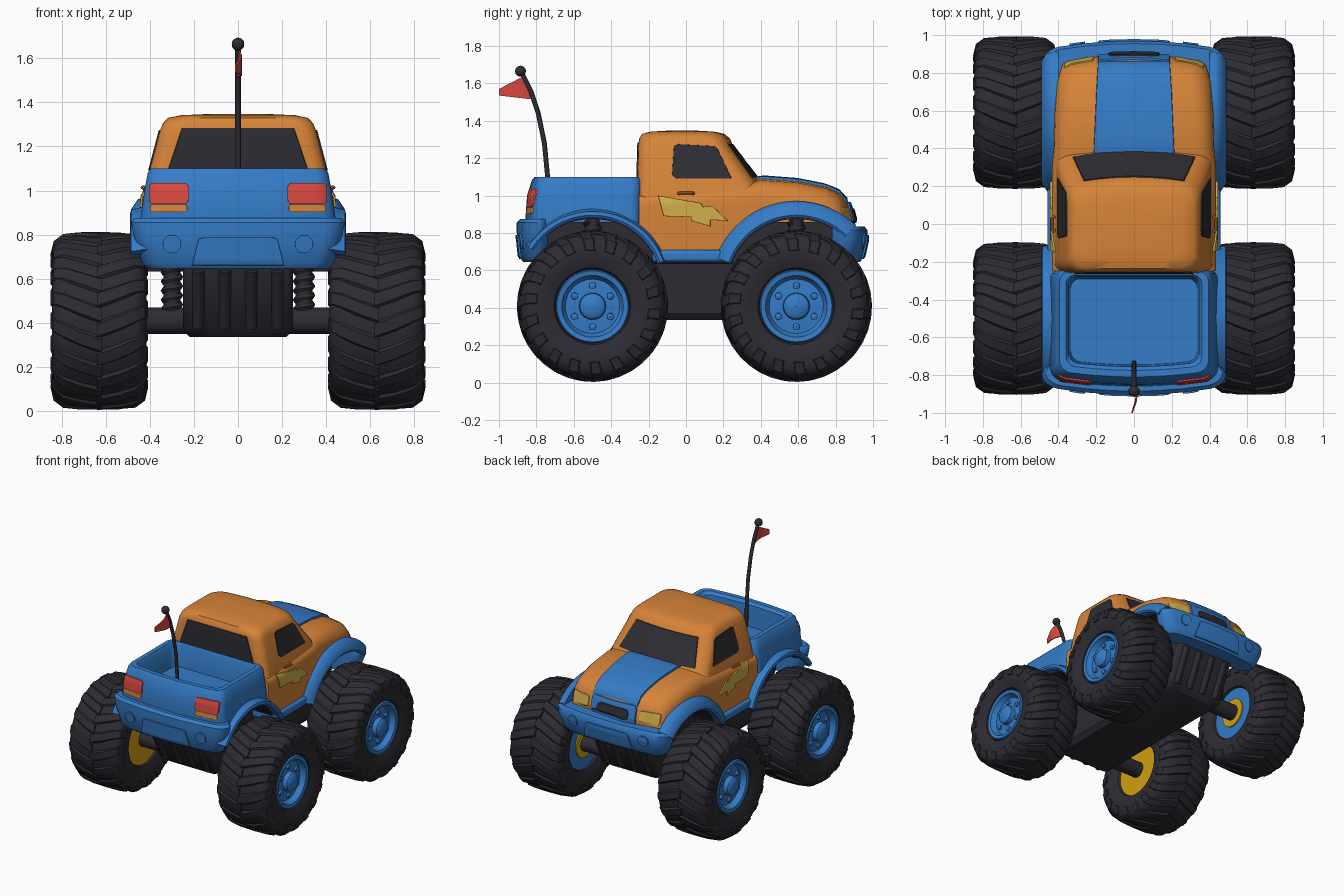
import bpy, bmesh, math
from math import sin, cos, pi, radians
from mathutils import Vector
from mathutils.bvhtree import BVHTree

if "Cube" in bpy.data.objects:
    bpy.data.objects.remove(bpy.data.objects["Cube"])

def material(name, rgb):
    m = bpy.data.materials.new(name)
    m.use_nodes = True
    m.diffuse_color = (*rgb, 1)
    m.node_tree.nodes["Principled BSDF"].inputs["Base Color"].default_value = (*rgb, 1)
    return m

BLUE = material("blue paint", (0.035, 0.20, 0.57))
ORANGE = material("orange paint", (0.68, 0.23, 0.04))
BLACK = material("black rubber", (0.025, 0.025, 0.033))
GLASS = material("dark glass", (0.026, 0.026, 0.032))
RED = material("red", (0.70, 0.065, 0.05))
YELLOW = material("yellow", (0.62, 0.43, 0.07))
GOLD = material("gold", (0.64, 0.34, 0.005))
PARTS = []

def finish(name, bm, mat, recalc=True):
    if recalc:
        bmesh.ops.recalc_face_normals(bm, faces=bm.faces)
    mesh = bpy.data.meshes.new(name)
    bm.to_mesh(mesh)
    bm.free()
    mesh.materials.append(mat)
    ob = bpy.data.objects.new(name, mesh)
    bpy.context.collection.objects.link(ob)
    PARTS.append(ob)
    return ob

def skin(bm, rings, caps=True, loop=False):
    """Join rings of points into a surface."""
    vs = [[bm.verts.new(p) for p in ring] for ring in rings]
    n = len(vs[0])
    for a, b in zip(vs, vs[1:] + vs[:1] if loop else vs[1:]):
        for i in range(n):
            bm.faces.new((a[i], a[(i + 1) % n], b[(i + 1) % n], b[i]))
    if caps and not loop:
        bm.faces.new(vs[0])
        bm.faces.new(vs[-1])

def loft(name, mat, rings):
    bm = bmesh.new()
    skin(bm, rings)
    return finish(name, bm, mat)

def rounded(a0, a1, b0, b1, r, n=5, m=6):
    """Rounded rectangle with extra points along its straight sides."""
    centres = [(a1 - r, b1 - r), (a0 + r, b1 - r), (a0 + r, b0 + r), (a1 - r, b0 + r)]
    arcs = [[Vector((c[0] + r * cos(q * pi / 2 + k * pi / 2 / n), c[1] + r * sin(q * pi / 2 + k * pi / 2 / n)))
             for k in range(n + 1)] for q, c in enumerate(centres)]
    pts = []
    for q, arc in enumerate(arcs):
        nxt = arcs[(q + 1) % 4][0]
        pts += arc + [arc[-1].lerp(nxt, k / m) for k in range(1, m)]
    return pts

def plan(z, y0, y1, hw, r, front=0.0, back=0.0):
    """Horizontal section; both ends can bow outward."""
    ring = []
    for x, y in rounded(-hw, hw, y0, y1, r):
        t = (y - y0) / (y1 - y0)
        ring.append((x, y - front * x * x * t + back * x * x * (1 - t), z))
    return ring

def section(y, hw, z0, z1, r, bow=0.0, crown=0.12):
    """Upright section across the body, with a crowned top."""
    return [(x, y - bow * x * x, z - crown * x * x * (z - z0) / (z1 - z0))
            for x, z in rounded(-hw, hw, z0, z1, r)]

def turned(bm, profile, y=0.0, z=0.0, start=0, end=360, n=48):
    """Turn (x, radius) points about an axis along x."""
    full = end - start == 360
    angles = [radians(start + (end - start) * i / n) for i in range(n if full else n + 1)]
    skin(bm, [[(x, y + r * cos(a), z + r * sin(a)) for x, r in profile] for a in angles], loop=full)

def lathe(name, mat, profile, *args, **kw):
    bm = bmesh.new()
    turned(bm, profile, *args, **kw)
    return finish(name, bm, mat)

def tube(name, mat, path, r, n=12):
    path = [Vector(p) for p in path]
    rings = []
    for i, p in enumerate(path):
        d = path[min(i + 1, len(path) - 1)] - path[max(i - 1, 0)]
        q = d.to_track_quat('Z', 'Y')
        rings.append([p + q @ Vector((r * cos(k * 2 * pi / n), r * sin(k * 2 * pi / n), 0)) for k in range(n)])
    return loft(name, mat, rings)

def plate(name, mat, targets, axis, sign, outline, lift=0.006):
    """Thin plate following the targets; outline lies in the plane across the axis."""
    trees = [BVHTree.FromPolygons([v.co for v in o.data.vertices],
                                  [p.vertices for p in o.data.polygons]) for o in targets]
    others = [i for i in range(3) if i != axis]
    out = Vector((0, 0, 0))
    out[axis] = sign

    def drop(p, h):
        o = out * 3
        o[others[0]], o[others[1]] = p
        hits = [t.ray_cast(o, -out) for t in trees]
        return min((hit for hit in hits if hit[0] is not None), key=lambda hit: hit[3])[0] + out * h
    pts = [Vector(p) for p in outline]
    dense = [a.lerp(b, k / 8) for a, b in zip(pts, pts[1:] + pts[:1]) for k in range(8)]
    c = sum(dense, Vector((0, 0))) / len(dense)
    rings = [[drop(c.lerp(p, f), h) for p in dense]
             for f, h in ((1, -0.003), (0.99, lift), (0.8, lift), (0.6, lift), (0.4, lift), (0.2, lift))]
    bm = bmesh.new()
    skin(bm, rings, caps=False)
    bm.verts.ensure_lookup_table()
    bm.faces.new(bm.verts[-len(dense):])
    bmesh.ops.recalc_face_normals(bm, faces=bm.faces)
    bm.normal_update()
    if sum(f.normal.dot(out) for f in bm.faces) < 0:
        bmesh.ops.reverse_faces(bm, faces=bm.faces)
    return finish(name, bm, mat, recalc=False)

def box2(a0, a1, b0, b1, r=0.02):
    return [tuple(p) for p in rounded(a0, a1, b0, b1, r, 3, 2)]

AXLES = {"rear": -0.50, "front": 0.59}

# Body shells
body = loft("lower_body", ORANGE, [section(*s) for s in (
    (-0.25, 0.435, 0.66, 1.02, 0.05), (0.3, 0.435, 0.66, 1.07, 0.07), (0.4, 0.425, 0.66, 1.095, 0.09),
    (0.6, 0.42, 0.66, 1.08, 0.1), (0.75, 0.41, 0.66, 1.05, 0.11, 0.05), (0.83, 0.395, 0.68, 1.015, 0.1, 0.2),
    (0.875, 0.385, 0.7, 0.96, 0.08, 0.3), (0.9, 0.375, 0.72, 0.87, 0.05, 0.35))])
cab = loft("cab", ORANGE, [plan(*s) for s in (
    (0.95, -0.26, 0.47, 0.425, 0.06, 0.3), (1.08, -0.26, 0.395, 0.405, 0.07, 0.3),
    (1.27, -0.255, 0.25, 0.355, 0.07, 0.3), (1.305, -0.25, 0.235, 0.342, 0.08, 0.3),
    (1.33, -0.235, 0.205, 0.318, 0.09, 0.3), (1.342, -0.19, 0.15, 0.26, 0.09, 0.2), (1.347, -0.1, 0.06, 0.15, 0.06))])
bed = loft("cargo_bed", BLUE, [plan(z, y0, y1, hw, r, 0, 0.2) for z, y0, y1, hw, r in (
    (0.66, -0.82, -0.24, 0.43, 0.06), (0.86, -0.86, -0.24, 0.445, 0.06), (1.0, -0.85, -0.24, 0.425, 0.06),
    (1.08, -0.825, -0.24, 0.41, 0.06), (1.1, -0.81, -0.25, 0.395, 0.06), (1.1, -0.775, -0.27, 0.36, 0.05),
    (1.08, -0.755, -0.28, 0.345, 0.05), (0.92, -0.745, -0.29, 0.335, 0.05))])

# Wheel wells, cut out of the shells
cutters = []
for end, y in AXLES.items():
    for s in (1, -1):
        cutters.append(lathe("well_cutter", BLACK, [(s * x, r) for x, r in ((0.24, 0.001), (0.7, 0.001), (0.7, 0.38), (0.24, 0.38))], y, 0.505))
for shell in (body, bed):
    for c in cutters:
        mod = shell.modifiers.new("well", 'BOOLEAN')
        mod.operation, mod.solver, mod.object = 'DIFFERENCE', 'EXACT', c
dg = bpy.context.evaluated_depsgraph_get()
for shell in (body, bed):
    mesh = bpy.data.meshes.new_from_object(shell.evaluated_get(dg))
    shell.modifiers.clear()
    shell.data = mesh
for c in cutters:
    PARTS.remove(c)
    bpy.data.objects.remove(c)

# Bumpers, sills and chassis
rear_bumper = loft("rear_bumper", BLUE, [plan(z, y0, -0.74, hw, 0.08, 0, 0.2) for z, y0, hw in (
    (0.645, -0.87, 0.41), (0.67, -0.89, 0.435), (0.8, -0.905, 0.475), (0.855, -0.905, 0.485), (0.875, -0.885, 0.47))])
front_bumper = loft("front_bumper", BLUE, [plan(z, 0.78, y1, hw, 0.08, 0.2) for z, y1, hw in (
    (0.645, 0.93, 0.41), (0.67, 0.95, 0.435), (0.76, 0.97, 0.47), (0.815, 0.97, 0.48), (0.835, 0.955, 0.465))])
loft("side_sills", BLUE, [section(y, 0.458, 0.645, 0.71, 0.02, 0, 0) for y in (-0.18, 0.25)])
loft("chassis", BLACK, [plan(z, y0, y1, hw, 0.04) for z, y0, y1, hw in (
    (0.335, -0.58, 0.66, 0.22), (0.37, -0.62, 0.7, 0.25), (0.66, -0.77, 0.83, 0.25), (0.86, -0.75, 0.8, 0.25))])
loft("undertray", BLACK, [section(y, 0.42, 0.635, 0.66, 0.01, 0, 0) for y in (-0.18, 0.25)])
for x in (-0.18, -0.06, 0.06, 0.18):
    tube("rear_skid_rib", BLACK, [(x, -0.61, 0.38), (x, -0.75, 0.64)], 0.03)
    tube("front_skid_rib", BLACK, [(x, 0.69, 0.38), (x, 0.81, 0.64)], 0.03)

# Wheels, arches and suspension
TIRE = [(-0.16, 0.19), (-0.19, 0.205), (-0.212, 0.26), (-0.214, 0.32), (-0.2, 0.362), (-0.165, 0.385), (-0.08, 0.391)]
RIM = [(0.2, 0.001), (0.2, 0.05), (0.185, 0.068), (0.15, 0.072), (0.145, 0.145), (0.165, 0.158),
       (0.185, 0.165), (0.19, 0.19), (0.16, 0.2), (0.1, 0.2), (0.1, 0.001)]
# lug path: across, radius, turn, and outward direction
LUG = [(-0.01, 0.391, -0.02, 0, 1), (0.09, 0.39, 0.07, 0.05, 1), (0.16, 0.383, 0.15, 0.4, 0.9),
       (0.2, 0.355, 0.2, 0.8, 0.6), (0.213, 0.3, 0.22, 1, 0.1)]
for end, y in AXLES.items():
    z = 0.408
    tube(end + "_axle", BLACK, [(-0.5, y, z), (0.5, y, z)], 0.06, 20)
    for s in (1, -1):
        side = ("left_" if s > 0 else "right_") + end
        at = lambda prof: [(s * (0.63 + x), r) for x, r in prof]
        bm = bmesh.new()
        turned(bm, at(TIRE + [(-x, r) for x, r in reversed(TIRE)]), y, z, n=64)
        for k in range(18):
            for half in (1, -1):
                base = (k + (0.25 if half > 0 else -0.25)) * 2 * pi / 18
                rings = []
                for x, r, turn, nx, nr in LUG:
                    ring = []
                    for w, h in ((-0.12, -0.01), (-0.07, 0.013), (0.07, 0.013), (0.12, -0.01)):
                        a, rr = base - turn + w, r + nr * h
                        ring.append((s * 0.63 + half * (x + nx * h * 0.7), y + rr * cos(a), z + rr * sin(a)))
                    rings.append(ring)
                skin(bm, rings)
        finish(side + "_tire", bm, BLACK)
        lathe(side + "_rim", BLUE, at(RIM), y, z)
        for k in range(6):
            a = (k + 0.5) * pi / 3
            lathe(side + "_wheel_nut", BLUE, at([(0.13, 0.001), (0.13, 0.02), (0.162, 0.018), (0.167, 0.001)]),
                  y + 0.11 * cos(a), z + 0.11 * sin(a), n=10)
        disc = lambda x, r: at([(-0.14, 0.001), (-0.14, r), (x, r), (x, 0.001)])
        lathe(side + "_inner_disc", GOLD if end == "rear" else BLUE, disc(-0.175, 0.205), y, z)
        if end == "front":
            lathe(side + "_inner_hub", GOLD, disc(-0.185, 0.11), y, z)
        lip, low, high = (0.42, 20, 148) if end == "rear" else (0.46, 46, 160)
        flare = [(0.40, 0.372), (0.48, 0.372), (0.49, 0.385), (0.485, 0.405), (0.455, lip - 0.01), (0.43, lip), (0.40, lip)]
        lathe(side + "_fender", BLUE, [(s * x, r) for x, r in flare], y, 0.51, start=low, end=high, n=32)
        lathe(side + "_well_liner", BLACK, [(s * x, r) for x, r in ((0.24, 0.37), (0.42, 0.37), (0.42, 0.385), (0.24, 0.385))],
              y, 0.505, start=low, end=high, n=32)
        # Coil spring
        coil = [(s * 0.3 + 0.036 * cos(t * pi / 6), y + 0.036 * sin(t * pi / 6), 0.44 + t * 0.0035) for t in range(120)]
        tube(side + "_spring", BLACK, coil, 0.015, 6)
        tube(side + "_damper", BLACK, [(s * 0.3, y, 0.42), (s * 0.3, y, 0.88)], 0.038)

# Glass
plate("rear_window", GLASS, [cab], 1, -1, [(-0.32, 1.09), (0.32, 1.09), (0.3, 1.15), (0.255, 1.285), (-0.255, 1.285), (-0.3, 1.15)])
plate("windshield", GLASS, [cab], 1, 1, [(-0.325, 1.095), (0.325, 1.095), (0.265, 1.275), (-0.265, 1.275)])

# Side windows, bolts, handles and lamps
for s in (1, -1):
    side = "left_" if s > 0 else "right_"
    plate(side + "window", GLASS, [cab], 0, s, [(-0.075, 1.11), (-0.065, 1.265), (-0.04, 1.275), (0.15, 1.265), (0.17, 1.25), (0.245, 1.09), (-0.05, 1.09)])
    plate(side + "bolt", YELLOW, [cab, body], 0, s, [(-0.15, 1.0), (0.08, 0.96), (0.09, 0.94), (0.14, 0.945), (0.225, 0.865),
          (0.13, 0.87), (0.13, 0.835), (0.03, 0.865), (0.03, 0.885), (-0.12, 0.89)], 0.009)
    tube(side + "handle", ORANGE, [(s * 0.42, -0.04, 1.012), (s * 0.434, -0.03, 1.014), (s * 0.434, 0.03, 1.014), (s * 0.42, 0.04, 1.012)], 0.009, 8)
    span = lambda a, b: (min(s * a, s * b), max(s * a, s * b))
    plate(side + "tail_lamp", RED, [bed], 1, -1, box2(*span(0.225, 0.405), 0.938, 1.035), 0.009)
    plate(side + "tail_reflector", ORANGE, [bed], 1, -1, box2(*span(0.23, 0.4), 0.902, 0.937, 0.012), 0.009)
    plate(side + "head_lamp", YELLOW, [body], 1, 1, box2(*span(0.215, 0.37), 0.855, 0.94))
    for bumper, d in ((rear_bumper, -1), (front_bumper, 1)):
        plate(side + "bumper_lamp", BLUE, [bumper], 1, d, box2(s * 0.3 - 0.042, s * 0.3 + 0.042, 0.715, 0.799, 0.041), 0.009)

# Bumper panels, hood stripe and grille
for bumper, d in ((rear_bumper, -1), (front_bumper, 1)):
    plate("bumper_panel", BLUE, [bumper], 1, d, [(-0.21, 0.66), (0.21, 0.66), (0.18, 0.78), (0.15, 0.79), (-0.15, 0.79), (-0.18, 0.78)], 0.009)
plate("hood_stripe", BLUE, [body], 2, 1, [(-0.215, 0.36), (0.215, 0.36), (0.2, 0.7), (0.19, 0.865), (-0.19, 0.865), (-0.2, 0.7)], 0.014)
plate("grille_surround", BLUE, [body], 1, 1, box2(-0.19, 0.19, 0.81, 0.965), 0.01)
plate("grille", GLASS, [body], 1, 1, box2(-0.135, 0.135, 0.853, 0.93, 0.03), 0.017)

# Antenna and flag
tube("antenna", BLACK, [(0, -0.735, 0.92), (0, -0.74, 1.1), (0, -0.757, 1.28), (0, -0.79, 1.44), (0, -0.83, 1.56), (0, -0.885, 1.67)], 0.013)
bm = bmesh.new()
bmesh.ops.create_icosphere(bm, subdivisions=2, radius=0.03)
bmesh.ops.translate(bm, verts=bm.verts, vec=(0, -0.885, 1.665))
finish("antenna_ball", bm, BLACK)
rings = []
for i in range(7):
    t = i / 6
    top, low = Vector((-0.865, 1.64)).lerp(Vector((-1, 1.57)), t), Vector((-0.83, 1.515)).lerp(Vector((-1, 1.535)), t)
    rings.append([(0.014 * sin(t * 4) + dx, *p) for dx, p in ((-0.004, top), (0.004, top), (0.004, low), (-0.004, low))])
loft("flag", RED, rings)

# Smooth shading with sharp creases
for ob in bpy.context.selected_objects:
    ob.select_set(False)
for ob in PARTS:
    ob.select_set(True)
bpy.context.view_layer.objects.active = body
bpy.ops.object.shade_smooth_by_angle(angle=radians(40))
